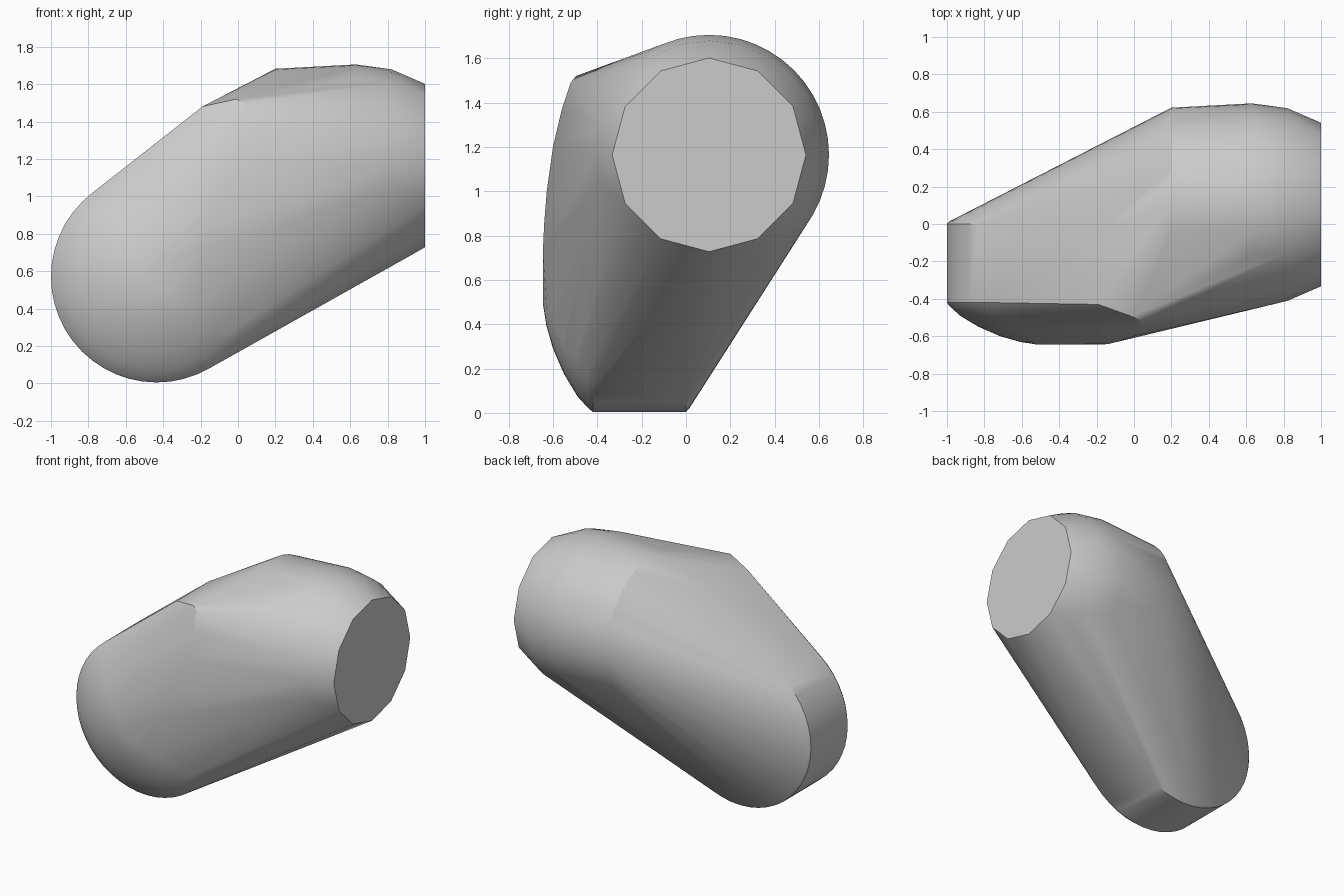
import bpy
import bmesh
from math import cos, sin, tau, radians
from mathutils import Vector

cube = bpy.data.objects.get("Cube")
if cube:
    bpy.data.objects.remove(cube)

grey = bpy.data.materials.new("plain grey")
grey.use_nodes = True
GREY = (0.6, 0.6, 0.6, 1)
grey.diffuse_color = GREY
grey.node_tree.nodes["Principled BSDF"].inputs["Base Color"].default_value = GREY


def ring(centre, u, v, radius, sides):
    """Points of a regular polygon in the plane of u and v."""
    return [Vector(centre) + radius * (cos(tau * i / sides) * Vector(u) + sin(tau * i / sides) * Vector(v))
            for i in range(sides)]


X, Y, Z = (1, 0, 0), (0, 1, 0), (0, 0, 1)
points = []

# Lower drum, lying along y, with a domed front: (y, radius)
for y, radius in [(0.015, 0.55), (0, 0.565), (-0.42, 0.565), (-0.44, 0.55), (-0.49, 0.495),
                  (-0.55, 0.395), (-0.6, 0.28), (-0.63, 0.175), (-0.645, 0.08)]:
    points += ring((-0.435, y, 0.57), X, Z, radius, 48)

# Upper barrel, lying along x, narrowing to a flat twelve-sided end: (x, radius, sides)
for x, radius, sides in [(0.2, 0.518, 48), (0.63, 0.541, 48), (0.82, 0.515, 24), (1, 0.437, 12)]:
    points += ring((x, 0.104, 1.164), Y, Z, radius, sides)

# Shoulder edge on top and the curved cheek that runs down from it
points += [Vector(p) for p in [
    (-0.19, -0.06, 1.48), (-0.19, -0.43, 1.48), (-0.01, -0.495, 1.52),
    (0.05, -0.52, 1.49), (0.04, -0.56, 1.37), (0.0, -0.6, 1.2),
    (-0.08, -0.628, 1.0), (-0.13, -0.64, 0.85), (-0.17, -0.645, 0.74)]]

# Skin stretched over all the sections
bm = bmesh.new()
for p in points:
    bm.verts.new(p)
bmesh.ops.convex_hull(bm, input=bm.verts[:])
bmesh.ops.delete(bm, geom=[v for v in bm.verts if not v.link_faces], context='VERTS')
bmesh.ops.dissolve_limit(bm, angle_limit=radians(0.5), verts=bm.verts[:], edges=bm.edges[:])
bmesh.ops.recalc_face_normals(bm, faces=bm.faces[:])
mesh = bpy.data.meshes.new("rounded_body")
bm.to_mesh(mesh)
bm.free()
mesh.materials.append(grey)

body = bpy.data.objects.new("rounded_body", mesh)
bpy.context.collection.objects.link(body)
bpy.ops.object.select_all(action='DESELECT')
body.select_set(True)
bpy.context.view_layer.objects.active = body
bpy.ops.object.shade_smooth_by_angle(angle=radians(30))
